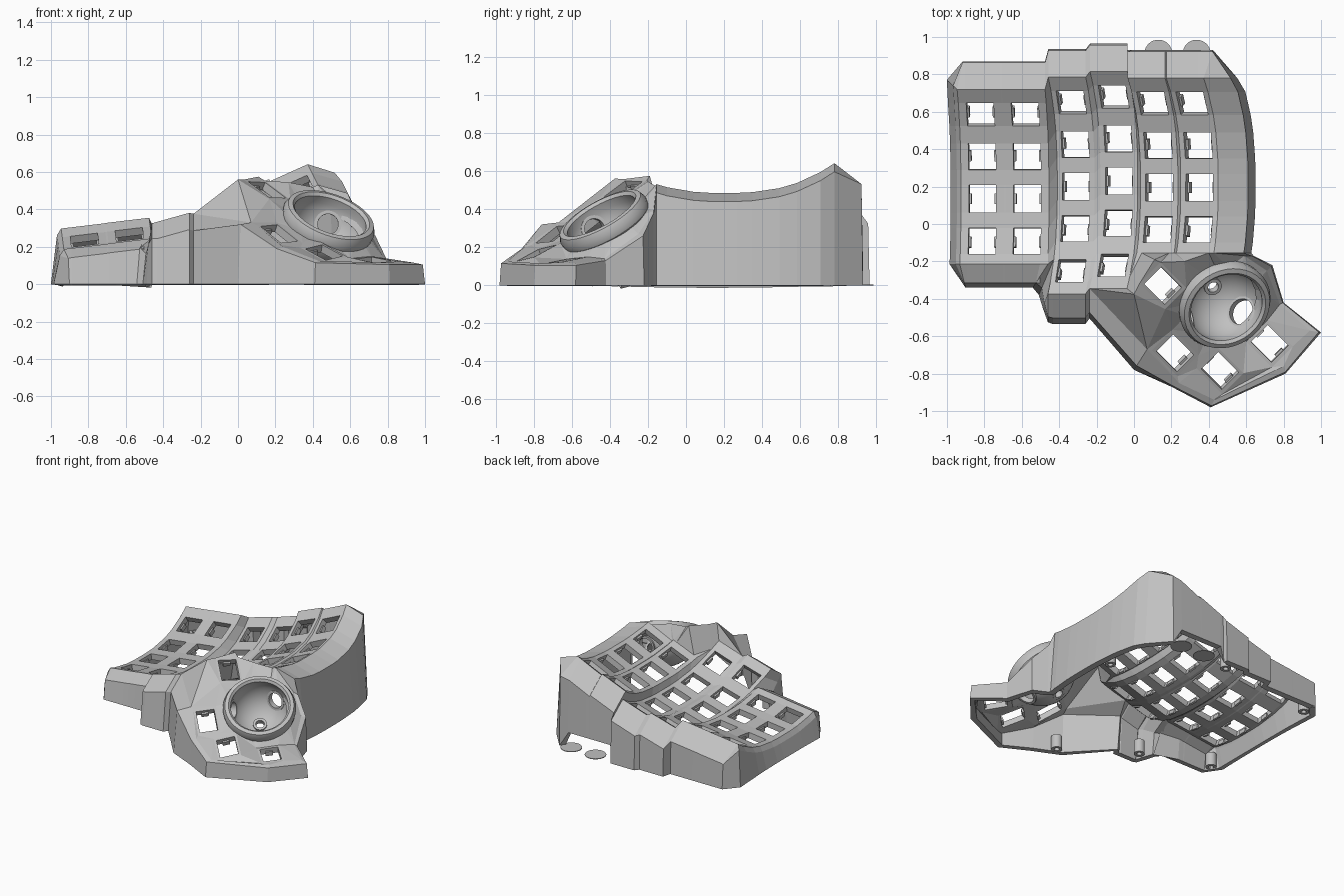
import bpy, bmesh, math
from mathutils import Matrix, Vector, geometry

cube = bpy.data.objects.get("Cube")
if cube:
    bpy.data.objects.remove(cube)

grey = bpy.data.materials.new("plain_grey")
grey.use_nodes = True
grey.diffuse_color = (0.53, 0.53, 0.53, 1)
grey.node_tree.nodes["Principled BSDF"].inputs["Base Color"].default_value = grey.diffuse_color

def add_object(name, bm):
    mesh = bpy.data.meshes.new(name)
    bm.to_mesh(mesh)
    mesh.materials.append(grey)
    obj = bpy.data.objects.new(name, mesh)
    bpy.context.scene.collection.objects.link(obj)
    return obj

def lathe(name, profile, centre, axis, steps=32):
    """Spin a closed (radius, height) profile around an axis."""
    bm = bmesh.new()
    ring = [bm.verts.new((r, 0, h)) for r, h in profile]
    for a, b in zip(ring, ring[1:] + ring[:1]):
        bm.edges.new((a, b))
    bmesh.ops.spin(bm, geom=bm.verts[:] + bm.edges[:], axis=(0, 0, 1), angle=math.tau, steps=steps)
    bmesh.ops.remove_doubles(bm, verts=bm.verts, dist=1e-4)
    bmesh.ops.dissolve_degenerate(bm, edges=bm.edges, dist=1e-5)
    bmesh.ops.recalc_face_normals(bm, faces=bm.faces)
    bm.transform(Matrix.Translation(centre) @ Vector(axis).to_track_quat("Z", "Y").to_matrix().to_4x4())
    return add_object(name, bm)

def smooth(obj):
    bpy.ops.object.select_all(action="DESELECT")
    obj.select_set(True)
    bpy.context.view_layer.objects.active = obj
    bpy.ops.object.shade_smooth_by_angle(angle=math.radians(35))

shell = bmesh.new()

def vert(x, y, z):
    return shell.verts.new((x, y, z))

def face(*verts):
    verts = list(dict.fromkeys(verts))
    if len(verts) > 2:
        shell.faces.new(verts)

# Key columns: centre x, half width, back row y, rows, height, side slope
PITCH, HOLE = 0.225, 0.073
COLUMNS = [
    (-0.81, 0.115, 0.585, 4, 0.155, 0.12),
    (-0.57, 0.115, 0.585, 4, 0.185, 0.12),
    (-0.31, 0.10, 0.65, 5, 0.19, 0.28),
    (-0.08, 0.10, 0.68, 5, 0.245, 0.32),
    (0.135, 0.10, 0.645, 4, 0.365, 0.40),
    (0.35, 0.10, 0.645, 4, 0.44, 0.45),
]
grid, key_holes = [], []
for cx, half, back, rows, height, slope in COLUMNS:
    middle = back - 2 * PITCH + 0.01
    ys = [back + 0.135]
    for r in range(rows):
        y = back - r * PITCH
        depth = HOLE * (1 - 0.8 * (y - middle) ** 2)
        ys += [y + depth, y - depth]
    ys.append(y - 0.125)
    column = []
    for y in ys:
        rise = 0.66 * abs(y - middle) ** 2.6
        column.append([vert(cx + u - 1.1 * slope * rise, y, height + slope * u + rise)
                       for u in (-half, -HOLE, HOLE, half)])
    for j, (p, q) in enumerate(zip(column, column[1:])):
        for u in range(3):
            if u == 1 and j % 2 == 1:
                key_holes.append([p[1], q[1], q[2], p[2]])
            else:
                face(p[u], q[u], q[u + 1], p[u + 1])
    grid.append(column)
# Webs between columns
for left, right in zip(grid, grid[1:]):
    for j in range(min(len(left), len(right)) - 1):
        face(left[j][3], left[j + 1][3], right[j + 1][0], right[j][0])
A, B, C, D, E, F = grid

# Thumb cluster rim, top point and base point, from the inner front round to the back
RIM = [
    ((0.07, -0.67, 0.33), (0.0, -0.78)),
    ((0.24, -0.85, 0.20), (0.20, -0.87)),
    ((0.43, -0.94, 0.125), (0.41, -0.98)),
    ((0.80, -0.76, 0.115), (0.81, -0.80)),
    ((0.94, -0.57, 0.115), (1.0, -0.58)),
    ((0.78, -0.43, 0.14), (0.80, -0.42)),
    ((0.71, -0.25, 0.27), (0.74, -0.22)),
    ((0.59, -0.17, 0.39), (0.64, -0.17)),
]
rim = [vert(*top) for top, base in RIM]

# Thumb keys: centre x, y, z and slopes along x and y
THUMBS = [
    (0.155, -0.33, 0.505, -0.40, 0.35),
    (0.22, -0.69, 0.27, -0.35, 0.45),
    (0.46, -0.785, 0.17, -0.15, 0.40),
    (0.725, -0.64, 0.13, -0.05, 0.15),
]
DIAMOND = [(-0.01, 0.1), (-0.1, 0.01), (0.01, -0.1), (0.1, -0.01)]
loops = []
for x, y, z, sx, sy in THUMBS:
    for scale in (1.0, 1.25):
        loops.append([vert(x + scale * u, y + scale * v, z + scale * (sx * u + sy * v)) for u, v in DIAMOND])
key_holes += loops[::2]

# Opening for the ball cup
CUP = Vector((0.49, -0.44, 0.35))
AXIS = Vector((0.3, -0.46, 0.83)).normalized()
turn = AXIS.to_track_quat("Z", "Y")
angles = [math.tau * i / 20 for i in range(20)]
opening = [vert(*(CUP + turn @ Vector((0.215 * math.cos(a), 0.215 * math.sin(a), -0.035)))) for a in angles]
loops.append(opening)

# Fill the cluster surface around its openings, with a crest behind the top key
border = rim + F[9][::-1] + E[9][::-1] + [D[9][3], D[10][3]] + D[11][::-1]
crest = [vert(0.0, -0.375, 0.56), vert(0.11, -0.19, 0.575), vert(0.27, -0.2, 0.545)]
points = border + crest
edges = [(len(border) - 1, len(border))]
for loop in loops:
    start = len(points)
    points += loop
    edges += [(start + i, start + (i + 1) % len(loop)) for i in range(len(loop))]
out = geometry.delaunay_2d_cdt([v.co.xy for v in points], edges, [list(range(len(border)))], 1, 1e-5)
made = [points[o[0]] if o else vert(p.x, p.y, 0.3) for p, o in zip(out[0], out[3])]
for tri in out[2]:
    corners = [made[i] for i in tri]
    if not any(set(corners) <= set(loop) for loop in key_holes + [opening]):
        face(*corners)

# Clip tabs on the lower half of every key hole
tabs = bmesh.new()
for quad in key_holes:
    p = [v.co for v in quad]
    centre, normal = sum(p, Vector()) / 4, geometry.normal(p)
    for a, b in ((p[0], p[1]), (p[2], p[3])):
        inward = (centre - (a + b) / 2) * 0.15
        box = [tabs.verts.new(a.lerp(b, t) + inward * s - normal * h)
               for t in (0.3, 0.7) for s in (-0.3, 1) for h in (0.022, 0.055)]
        bmesh.ops.convex_hull(tabs, input=box)
add_object("key_clip_tabs", tabs)

# Outer walls: top vertices, outward step, shoulder drop, shoulder share of the step, base height
rows = []
def section(verts, step, drop, share=0.8, base=0):
    for v in verts:
        out = Vector((step[0], step[1], 0))
        m, b = v.co + out * share, v.co + out
        rows.append((v, vert(m.x, m.y, v.co.z - drop), vert(b.x, b.y, base)))

# Back, with the raised opening over the floor pads
section(A[0][:1], (0.03, 0.15), 0.11, 0.95)
section(A[0][1:] + B[0] + C[0] + D[0] + E[0][:1], (0, 0.15), 0.11, 0.95)
section(E[0][1:] + F[0][:3], (0, 0.15), 0.11, 0.95, 0.12)
section(F[0][3:], (0.05, 0.15), 0.11, 0.95)
# Right side and thumb cluster
section([F[0][3]], (0.18, 0), 0.045)
section([row[3] for row in F[1:]], (0.2, 0), 0.045)
for v, (top, base) in reversed(list(zip(rim, RIM))):
    section([v], (base[0] - top[0], base[1] - top[1]), 0.01)
# Front and the step between the long and short columns
section([D[11][0]] + C[11][:0:-1], (0, -0.16), 0.09)
section([C[11][0]], (0, -0.15), 0.08)
section([C[10][0]], (-0.04, -0.14), 0.07)
section([C[9][0]], (-0.08, -0.19), 0.06)
section(B[9][3:], (-0.08, -0.125), 0.05)
section(B[9][2::-1] + A[9][:0:-1], (0, -0.125), 0.05)
section(A[9][:1], (0.03, -0.125), 0.05)
# Left side
section([row[0] for row in A[:0:-1]], (-0.055, 0), 0.035, 0.4)
section(A[0][:1], (-0.055, 0.05), 0.035, 0.4)
for p, q in zip(rows, rows[1:] + rows[:1]):
    for k in range(2):
        face(p[k], q[k], q[k + 1], p[k + 1])

# Thicken the shell inwards
bmesh.ops.recalc_face_normals(shell, faces=shell.faces)
if A[0][0].link_faces[0].normal.z < 0:
    bmesh.ops.reverse_faces(shell, faces=shell.faces)
thick = add_object("case_shell", shell).modifiers.new("thickness", "SOLIDIFY")
thick.thickness, thick.offset = 0.045, -1

# Ball cup with raised rim
profile = [(0.235, -0.06), (0.25, -0.045), (0.255, -0.01), (0.24, 0.025), (0.215, 0.03), (0.2, 0.015)]
arc = [math.radians(a) for a in range(0, 91, 9)]
profile += [(0.208 * math.cos(a), -0.03 - 0.208 * math.sin(a)) for a in arc]
profile += [(0.232 * math.cos(a), -0.03 - 0.232 * math.sin(a)) for a in arc[::-1]]
cup = lathe("ball_cup", profile, CUP, AXIS, 40)

# Round bearing ports and a sensor port in the cup, with collars behind them
centre = CUP - AXIS * 0.03
for name, way, radius in [("lower", (0.48, -0.22, -0.85), 0.07), ("rear", (0, 0.97, -0.02), 0.055),
                          ("side", (-0.94, -0.28, -0.15), 0.055), ("sensor", -AXIS, 0.03)]:
    cutter = lathe(name + "_cutter", [(0, 0.1), (radius, 0.1), (radius, 0.3), (0, 0.3)], centre, way)
    cut = cup.modifiers.new(name, "BOOLEAN")
    cut.operation, cut.object = "DIFFERENCE", cutter
    bpy.context.view_layer.objects.active = cup
    bpy.ops.object.modifier_apply(modifier=name)
    bpy.data.objects.remove(cutter)
    collar = [(r, h) for r, h in zip((0, 0.018, 0.018, 0), (0.19, 0.19, 0.23, 0.23))]
    smooth(lathe(name + "_port_collar", [(radius + r, h) for r, h in collar], centre, way))
smooth(cup)

# Screw posts inside the base corners, and thin round pads behind the rear opening
for i, (x, y) in enumerate([(-0.9, 0.76), (-0.9, -0.24), (-0.4, -0.42), (0.08, -0.74), (0.55, 0.4), (-0.1, 0.87)]):
    post = [(0.018, 0), (0.038, 0), (0.038, 0.1), (0.018, 0.1)]
    smooth(lathe("screw_post_%d" % i, post, (x, y, 0), (0, 0, 1)))
for i, x in enumerate((0.13, 0.335)):
    lathe("floor_pad_%d" % i, [(0, 0), (0.075, 0), (0.075, 0.005), (0, 0.005)], (x, 0.91, 0), (0, 0, 1))
